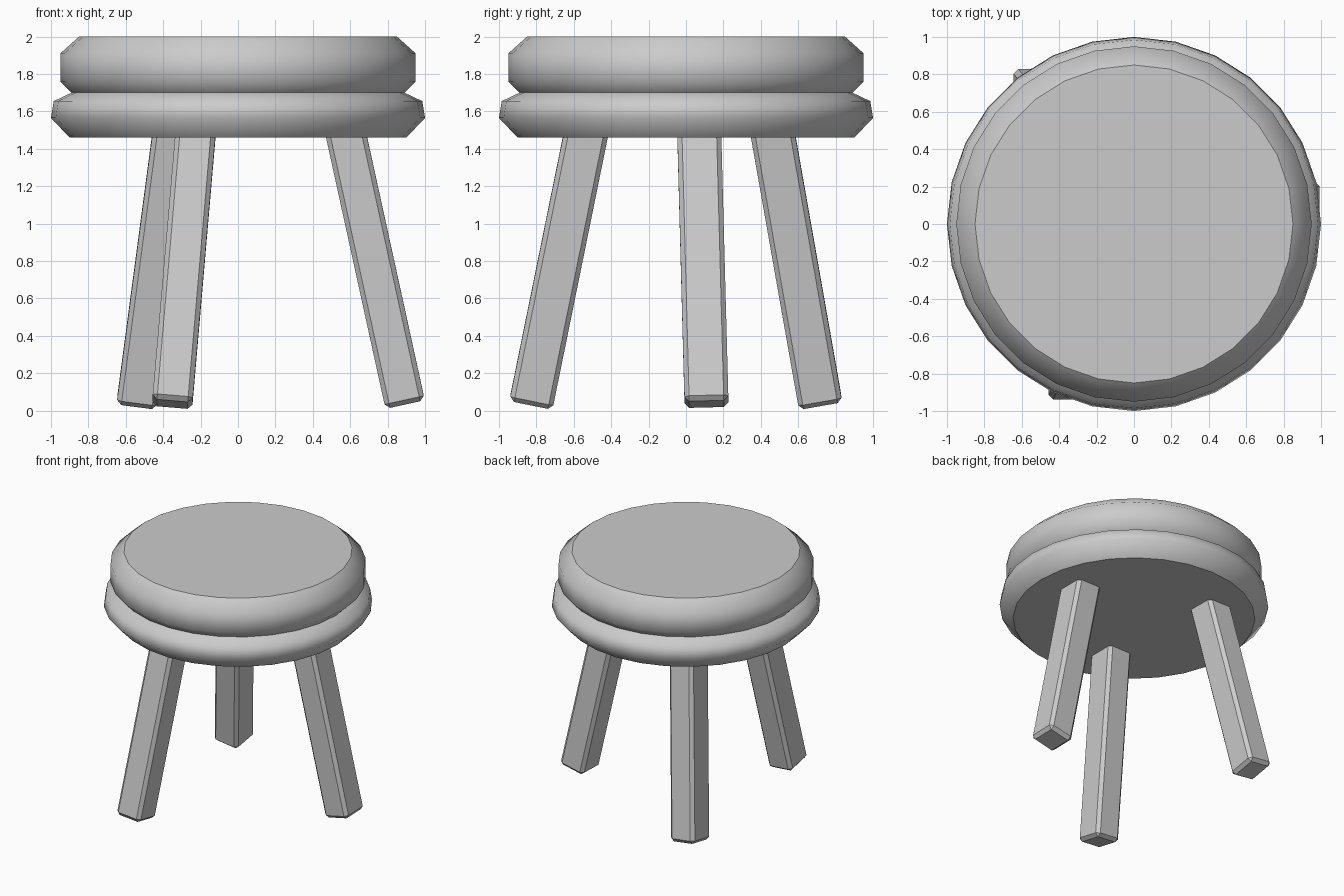
import bpy, bmesh, math
from mathutils import Vector, Matrix

cube = bpy.data.objects.get("Cube")
if cube:
    bpy.data.objects.remove(cube, do_unlink=True)

SIDES = 28

# Single plain grey
grey = bpy.data.materials.new("light_grey")
grey.use_nodes = True
colour = (0.6, 0.6, 0.6, 1.0)
grey.diffuse_color = colour
grey.node_tree.nodes["Principled BSDF"].inputs["Base Color"].default_value = colour


def finish(name, bm):
    bmesh.ops.recalc_face_normals(bm, faces=bm.faces)
    mesh = bpy.data.meshes.new(name)
    bm.to_mesh(mesh)
    bm.free()
    mesh.materials.append(grey)
    obj = bpy.data.objects.new(name, mesh)
    bpy.context.collection.objects.link(obj)
    return obj


def turned_disc(name, profile):
    """Round slab from (radius, height) points: smooth rim, crisp flat caps."""
    bm = bmesh.new()
    rings = []
    for r, z in profile:
        angles = [2 * math.pi * i / SIDES for i in range(SIDES)]
        rings.append([bm.verts.new((r * math.cos(a), r * math.sin(a), z)) for a in angles])
    for low, high in zip(rings, rings[1:]):
        for i in range(SIDES):
            j = (i + 1) % SIDES
            bm.faces.new((low[i], low[j], high[j], high[i])).smooth = True
    for ring in (rings[0], rings[-1]):
        cap = bm.faces.new(ring)
        for edge in cap.edges:
            edge.smooth = False
    return finish(name, bm)


def leg(name, angle):
    """Chamfered square post leaning outwards, sides kept along the axes."""
    out = Vector((math.cos(angle), math.sin(angle), 0))
    foot = out * 0.90 + Vector((0, 0, 0.035))
    top = out * 0.55 + Vector((0, 0, 1.62))
    axis = top - foot
    bm = bmesh.new()
    bmesh.ops.create_cube(bm, size=1)
    bmesh.ops.scale(bm, vec=(0.215, 0.235, axis.length), verts=bm.verts)
    bmesh.ops.bevel(bm, geom=bm.edges[:], offset=0.025, segments=1, affect='EDGES')
    lean = Vector((0, 0, 1)).rotation_difference(axis).to_matrix().to_4x4()
    bm.transform(Matrix.Translation((foot + top) / 2) @ lean)
    return finish(name, bm)


# Seat base and cushion
turned_disc("seat_base", [(0.90, 1.46), (1.0, 1.565), (0.985, 1.655), (0.89, 1.70)])
turned_disc("seat_cushion", [(0.89, 1.70), (0.95, 1.76), (0.95, 1.91), (0.85, 2.0)])

# Three splayed legs
for i, name in enumerate(("left_leg", "back_leg", "front_leg")):
    leg(name, math.radians(7 + 120 * i))
